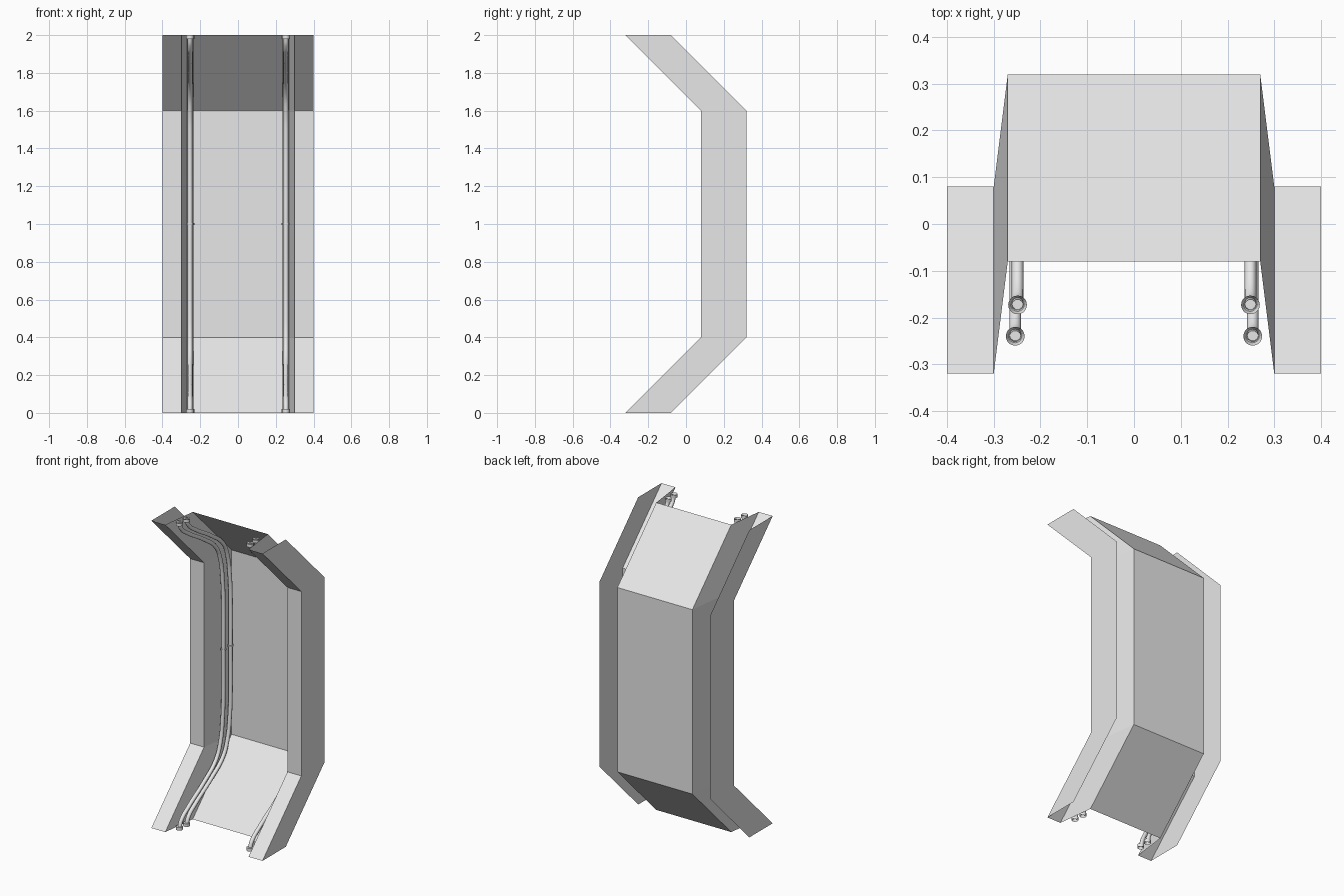
import bpy, bmesh, math

cube = bpy.data.objects.get("Cube")
if cube:
    bpy.data.objects.remove(cube, do_unlink=True)

grey = bpy.data.materials.new("light_grey")
grey.use_nodes = True
grey.diffuse_color = (0.8, 0.8, 0.8, 1)
grey.node_tree.nodes["Principled BSDF"].inputs["Base Color"].default_value = (0.8, 0.8, 0.8, 1)

# Bent paths (y, z) of the front and back edges
FRONT = [(-0.32, 0), (0.08, 0.4), (0.08, 1.6), (-0.32, 2)]
BACK = [(y + 0.24, z) for y, z in FRONT]


def add_mesh(name, bm):
    mesh = bpy.data.meshes.new(name)
    bm.to_mesh(mesh)
    bm.free()
    mesh.materials.append(grey)
    obj = bpy.data.objects.new(name, mesh)
    bpy.context.collection.objects.link(obj)
    return obj


def sheet(name, x1, path1, x2, path2):
    """Open sheet stretched between two bent edges."""
    bm = bmesh.new()
    a = [bm.verts.new((x1, y, z)) for y, z in path1]
    b = [bm.verts.new((x2, y, z)) for y, z in path2]
    for i in range(len(a) - 1):
        bm.faces.new((a[i], b[i], b[i + 1], a[i + 1]))
    return add_mesh(name, bm)


def collar(name, x, y, z, radius, height, end=0):
    """Pipe collar; end is the direction of a recessed open end."""
    bm = bmesh.new()
    bmesh.ops.create_cone(bm, cap_ends=True, segments=20,
                          radius1=radius, radius2=radius, depth=height)
    if end:
        cap = [f for f in bm.faces if f.normal.z * end > 0.9]
        bmesh.ops.inset_region(bm, faces=cap, thickness=0.006)
        for v in cap[0].verts:
            v.co.z -= end * height * 0.7
    bmesh.ops.translate(bm, verts=bm.verts, vec=(x, y, z))
    return add_mesh(name, bm)


def pipe(name, x, shift):
    """Smooth pipe following the bend, mirrored about mid height."""
    upper = [(0.28, 1.3), (0.272, 1.45), (0.25, 1.59), (0.205, 1.69),
             (0.08, 1.79), (-0.08, 1.89), (-0.155, 1.95), (-0.173, 1.995)]
    path = [(y, 2 - z) for y, z in reversed(upper)] + [(0.28, 1)] + upper
    curve = bpy.data.curves.new(name, "CURVE")
    curve.dimensions = "3D"
    curve.bevel_depth = 0.0125
    curve.bevel_resolution = 3
    curve.resolution_u = 6
    spline = curve.splines.new("BEZIER")
    spline.bezier_points.add(len(path) - 1)
    for p, (y, z) in zip(spline.bezier_points, path):
        p.co = (x, y + shift, z)
        p.handle_left_type = p.handle_right_type = "AUTO"
    curve.materials.append(grey)
    obj = bpy.data.objects.new(name, curve)
    bpy.context.collection.objects.link(obj)
    bpy.ops.object.select_all(action="DESELECT")
    obj.select_set(True)
    bpy.context.view_layer.objects.active = obj
    bpy.ops.object.convert(target="MESH")
    bpy.ops.object.shade_smooth_by_angle(angle=math.radians(40))
    # End and middle collars
    ends = upper[-1][0] + shift
    collar(name + "_top_collar", x, ends, 1.99, 0.02, 0.02, 1)
    collar(name + "_bottom_collar", x, ends, 0.01, 0.02, 0.02, -1)
    collar(name + "_middle_collar", x, 0.28 + shift, 1, 0.018, 0.008)


# Back panel spanning both sides
sheet("back_panel", -0.27, BACK, 0.27, BACK)

# Side frames and pipes
for side, s in (("left", 1), ("right", -1)):
    edges = [(0.27 * s, BACK), (0.3 * s, FRONT), (0.4 * s, FRONT), (0.4 * s, BACK)]
    names = ["inner_wall", "front_flange", "outer_wall"]
    for name, a, b in zip(names, edges, edges[1:]):
        if s < 0:
            a, b = b, a
        sheet(side + "_" + name, *a, *b)
    pipe(side + "_rear_pipe", 0.249 * s, 0)
    pipe(side + "_front_pipe", 0.254 * s, -0.067)
